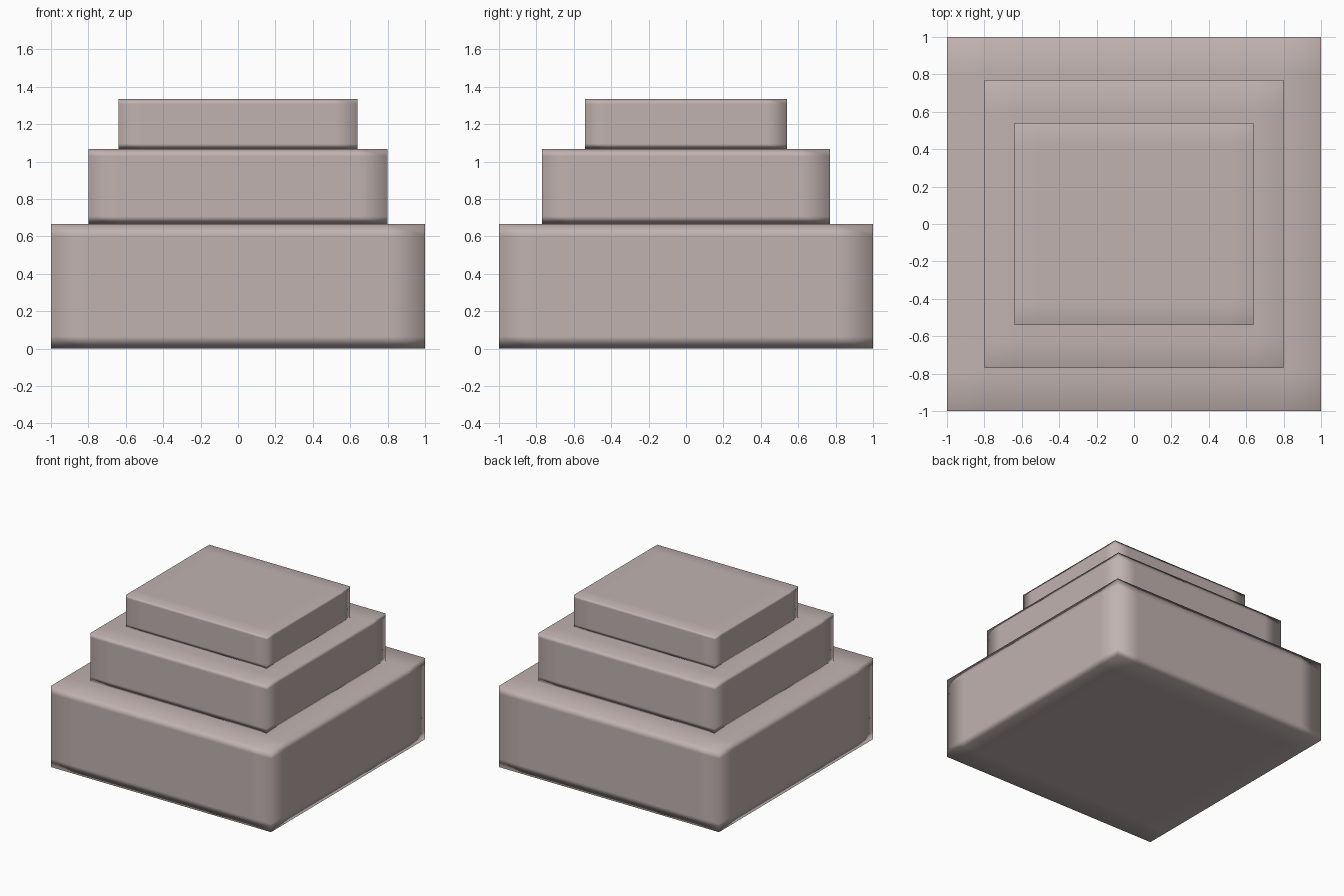
import bpy, bmesh
from mathutils import Vector

if "Cube" in bpy.data.objects:
    bpy.data.objects.remove(bpy.data.objects["Cube"])

# Warm grey for all tiers
stone = bpy.data.materials.new("warm_grey")
stone.diffuse_color = (0.53, 0.45, 0.435, 1)
stone.use_nodes = True
stone.node_tree.nodes["Principled BSDF"].inputs["Base Color"].default_value = stone.diffuse_color


def tier(name, half_x, half_y, z0, z1):
    """Smooth-shaded block with support loops 10% in from every edge."""
    bm = bmesh.new()
    bmesh.ops.create_cube(bm, size=2)
    for axis in range(3):
        for side in (-1, 1):
            normal = Vector((0, 0, 0))
            normal[axis] = side
            bmesh.ops.bisect_plane(bm, geom=bm.verts[:] + bm.edges[:] + bm.faces[:],
                                   plane_co=normal * 0.8, plane_no=normal)
    bmesh.ops.scale(bm, vec=(half_x, half_y, (z1 - z0) / 2), verts=bm.verts)
    bmesh.ops.translate(bm, vec=(0, 0, (z0 + z1) / 2), verts=bm.verts)
    for face in bm.faces:
        face.smooth = True
    mesh = bpy.data.meshes.new(name)
    bm.to_mesh(mesh)
    bm.free()
    mesh.materials.append(stone)
    obj = bpy.data.objects.new(name, mesh)
    bpy.context.collection.objects.link(obj)
    # Larger faces dominate the edge shading, keeping the tops flat
    obj.modifiers.new("weighted_normals", 'WEIGHTED_NORMAL').mode = 'FACE_AREA'
    return obj


# Three stacked, shrinking blocks
tier("bottom_tier", 1.0, 1.0, 0.0, 0.667)
tier("middle_tier", 0.8, 0.77, 0.667, 1.068)
tier("top_tier", 0.64, 0.54, 1.068, 1.335)
